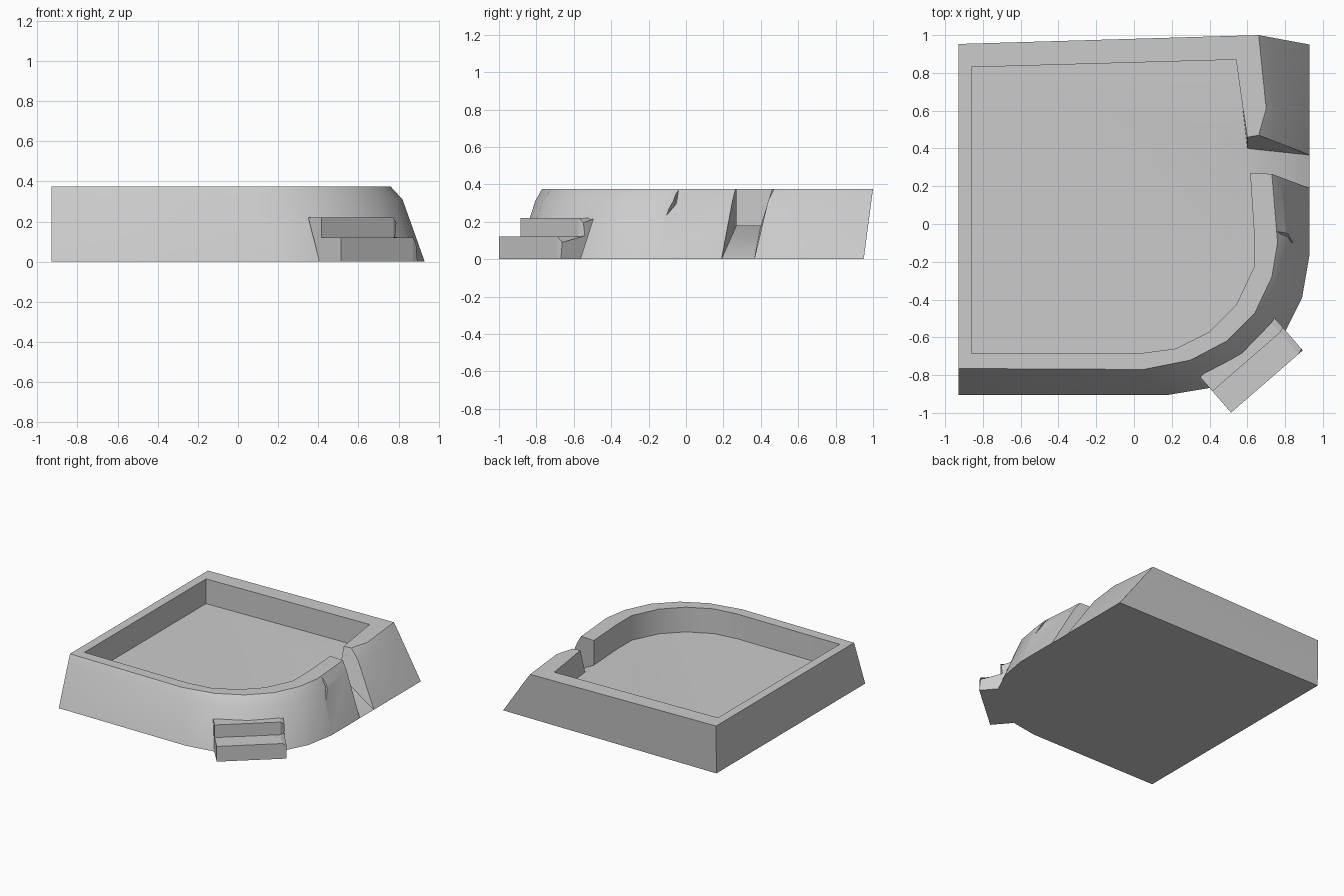
import bpy, bmesh
from mathutils import Vector

if "Cube" in bpy.data.objects:
    bpy.data.objects.remove(bpy.data.objects["Cube"])


def make_object(name, bm):
    bmesh.ops.recalc_face_normals(bm, faces=bm.faces)
    me = bpy.data.meshes.new(name)
    bm.to_mesh(me)
    bm.free()
    ob = bpy.data.objects.new(name, me)
    bpy.context.collection.objects.link(ob)
    return ob


# Wall stations from the back of the gap round to its front:
# foot xy, outer rim xy, inner rim xy, shoulder position between foot and rim
TOP, SHOULDER, FLOOR = 0.375, 0.31, 0.18
stations = [
    (0.93, 0.365, 0.66, 0.47, 0.60, 0.46, 0.70),
    (0.93, 0.60, 0.70, 0.61, 0.575, 0.62, 0.78),
    (0.93, 0.95, 0.66, 1.00, 0.54, 0.87, 0.82),
    (-0.93, 0.95, -0.93, 0.953, -0.86, 0.83, 0.82),
    (-0.93, -0.905, -0.93, -0.765, -0.86, -0.685, 0.82),
    (0.18, -0.905, 0.05, -0.77, 0.03, -0.685, 0.73),
    (0.42, -0.865, 0.30, -0.72, 0.22, -0.66, 0.67),
    (0.64, -0.74, 0.49, -0.62, 0.40, -0.57, 0.65),
    (0.80, -0.57, 0.64, -0.47, 0.54, -0.43, 0.65),
    (0.89, -0.39, 0.73, -0.28, 0.635, -0.23, 0.65),
    (0.93, -0.16, 0.76, -0.10, 0.636, -0.05, 0.65),
    (0.93, 0.19, 0.73, 0.265, 0.615, 0.27, 0.78),
]
bm = bmesh.new()
cols = []
for fx, fy, rx, ry, ix, iy, k in stations:
    foot, rim = Vector((fx, fy, 0)), Vector((rx, ry, TOP))
    mid = foot.lerp(rim, k)
    mid.z = SHOULDER
    floor_y = 0.40 if not cols else iy
    pts = [foot, mid, rim, Vector((ix, iy, TOP)), Vector((ix, floor_y, FLOOR))]
    cols.append([bm.verts.new(p) for p in pts])
for a, b in zip(cols, cols[1:]):
    for i in range(4):
        bm.faces.new((a[i], b[i], b[i + 1], a[i + 1]))
bm.faces.new(cols[0])                       # gap sides
bm.faces.new(cols[-1])
bm.faces.new([c[0] for c in cols])          # underside
bm.faces.new([c[4] for c in cols])          # sunken floor
bm.faces.new((cols[-1][0], cols[0][0], cols[0][4], cols[-1][4]))  # ramp in gap
wall = make_object("walled_platform", bm)

# Small crack in the right wall
bm = bmesh.new()
for p in [(0.755, -0.035, 0.39), (0.86, -0.115, 0.22),
          (0.86, -0.045, 0.30), (0.775, -0.06, 0.29)]:
    bm.verts.new(p)
bmesh.ops.convex_hull(bm, input=bm.verts)
crack = make_object("crack_cutter", bm)
crack.hide_render = True
bpy.context.view_layer.objects.active = wall
mod = wall.modifiers.new("crack", 'BOOLEAN')
mod.operation = 'DIFFERENCE'
mod.object = crack
bpy.ops.object.modifier_apply(modifier=mod.name)
bpy.data.objects.remove(crack)

# Two steps set diagonally on the rounded corner, chipped at one end
along, out = Vector((0.755, 0.655, 0)), Vector((0.655, -0.755, 0))
full = [(0, 0.22), (0.10, 0.22), (0.10, 0.12), (0.25, 0.12), (0.25, 0), (0.085, 0)]
chipped = [(0, 0.22), (0.09, 0.195), (0.08, 0.125), (0.24, 0.09), (0.25, 0), (0.085, 0)]
bm = bmesh.new()
rings = []
for u, prof in ((0, full), (0.475, full), (0.503, chipped)):
    base = Vector((0.35, -0.81, 0)) + along * u
    rings.append([bm.verts.new(base + out * d + Vector((0, 0, z))) for d, z in prof])
for a, b in zip(rings, rings[1:]):
    for i in range(6):
        j = (i + 1) % 6
        bm.faces.new((a[i], a[j], b[j], b[i]))
bm.faces.new(rings[0])
bm.faces.new(rings[-1])
make_object("corner_steps", bm)

# Smooth the curved wall, keep hard edges
bpy.ops.object.select_all(action='DESELECT')
wall.select_set(True)
bpy.context.view_layer.objects.active = wall
bpy.ops.object.shade_smooth_by_angle(angle=0.52)
